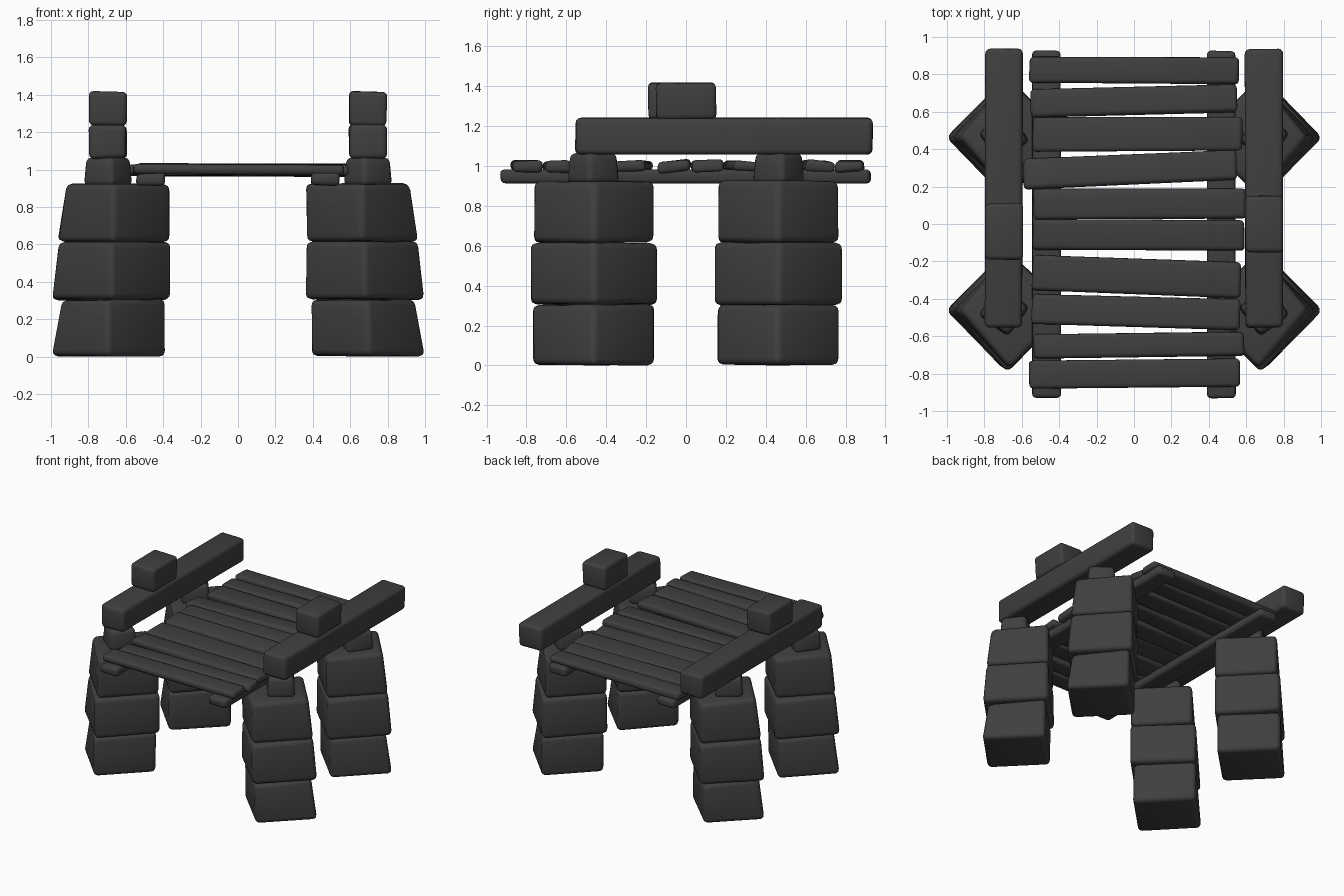
import bpy, bmesh, math, random
from mathutils import Matrix, Vector

random.seed(4)
if "Cube" in bpy.data.objects:
    bpy.data.objects.remove(bpy.data.objects["Cube"], do_unlink=True)

stone = bpy.data.materials.new("dark_grey_stone")
stone.use_nodes = True
grey = (0.05, 0.05, 0.05, 1)
stone.diffuse_color = grey
stone.node_tree.nodes["Principled BSDF"].inputs["Base Color"].default_value = grey


def block(name, center, size, bevel, turn=0, roll=0, jitter=0.0, shape=None):
    """Rounded, slightly uneven block; shape() may move each corner first."""
    bm = bmesh.new()
    bmesh.ops.create_cube(bm, size=1)
    spin = Matrix.Rotation(turn, 4, "Z") @ Matrix.Rotation(roll, 4, "X")
    for v in bm.verts:
        local = Vector(a * b for a, b in zip(v.co, size))
        wobble = Vector(random.uniform(-jitter, jitter) for _ in range(3))
        v.co = spin @ (local + wobble)
        if shape:
            shape(v.co)
        v.co += Vector(center)
    bmesh.ops.bevel(bm, geom=bm.edges[:], offset=bevel, segments=3,
                    profile=0.5, affect="EDGES", clamp_overlap=True)
    bmesh.ops.recalc_face_normals(bm, faces=bm.faces[:])
    mesh = bpy.data.meshes.new(name)
    bm.to_mesh(mesh)
    bm.free()
    mesh.materials.append(stone)
    obj = bpy.data.objects.new(name, mesh)
    bpy.context.collection.objects.link(obj)
    bpy.ops.object.select_all(action="DESELECT")
    obj.select_set(True)
    bpy.context.view_layer.objects.active = obj
    bpy.ops.object.shade_smooth_by_angle(angle=math.radians(40))
    return obj


def span(name, low, high, bevel, **options):
    """Block given by its two opposite corners."""
    center = [(a + b) / 2 for a, b in zip(low, high)]
    block(name, center, [b - a for a, b in zip(low, high)], bevel, **options)


# Four pillars of three stacked stones, set cornerwise, outer corner leaning in
STONES = [("lower", 0.003, 0.305, 0.695, 0.315, 0.06),
          ("middle", 0.305, 0.615, 0.68, 0.33, 0.04),
          ("upper", 0.615, 0.925, 0.665, 0.312, 0.05)]
for x_side, x_name in ((-1, "right"), (1, "left")):
    for y_side, y_name in ((-1, "front"), (1, "back")):
        for level, z0, z1, cx, reach, lean in STONES:
            def lean_in(co):
                if co.z > 0 and co.x * x_side > reach * 0.5:
                    co.x -= x_side * lean
            edge = reach * math.sqrt(2)
            block(f"{y_name}_{x_name}_{level}_stone",
                  (x_side * cx, y_side * 0.462, (z0 + z1) / 2),
                  (edge, edge, z1 - z0), 0.032,
                  turn=math.pi / 4, jitter=0.004, shape=lean_in)

        # Small cap stone carrying the beam
        def narrow_top(co):
            if co.z > 0:
                co.xy *= 0.9
        block(f"{y_name}_{x_name}_cap_stone",
              (x_side * 0.695, y_side * 0.465, 0.99), (0.2, 0.2, 0.15), 0.028,
              turn=math.pi / 4 + x_side * y_side * 0.15, shape=narrow_top)

    # Long beam with a block on top, and the rail under the deck
    span(f"{x_name}_beam", (x_side * 0.695 - 0.1, -0.555, 1.06),
         (x_side * 0.695 + 0.1, 0.935, 1.24), 0.026, jitter=0.004)
    mid = 0.005 if x_side > 0 else -0.035
    span(f"{x_name}_top_block", (x_side * 0.695 - 0.1, mid - 0.155, 1.235),
         (x_side * 0.695 + 0.1, mid + 0.145, 1.418), 0.024, jitter=0.004)
    span(f"{x_name}_deck_rail", (x_side * 0.468 - 0.076, -0.93, 0.915),
         (x_side * 0.468 + 0.076, 0.925, 0.98), 0.022, jitter=0.004)

# Deck planks: left x, right x, centre y, width, rise in y from end to end
PLANKS = [(-.56, .56, .82, .14, 0), (-.55, .55, .66, .15, .03),
          (-.54, .58, .48, .18, 0), (-.59, .55, .29, .16, .05),
          (-.54, .60, .11, .16, 0), (-.54, .59, -.06, .16, 0),
          (-.54, .57, -.28, .19, -.04), (-.55, .57, -.47, .16, -.03),
          (-.54, .59, -.645, .13, .01), (-.56, .57, -.80, .15, .01)]
for i, (x0, x1, y, width, rise) in enumerate(PLANKS):
    block(f"deck_plank_{i + 1}", ((x0 + x1) / 2, y, 0.999),
          (x1 - x0, width, 0.056), 0.022, turn=math.atan2(rise, x1 - x0),
          roll=random.uniform(-0.1, 0.1), jitter=0.006)
